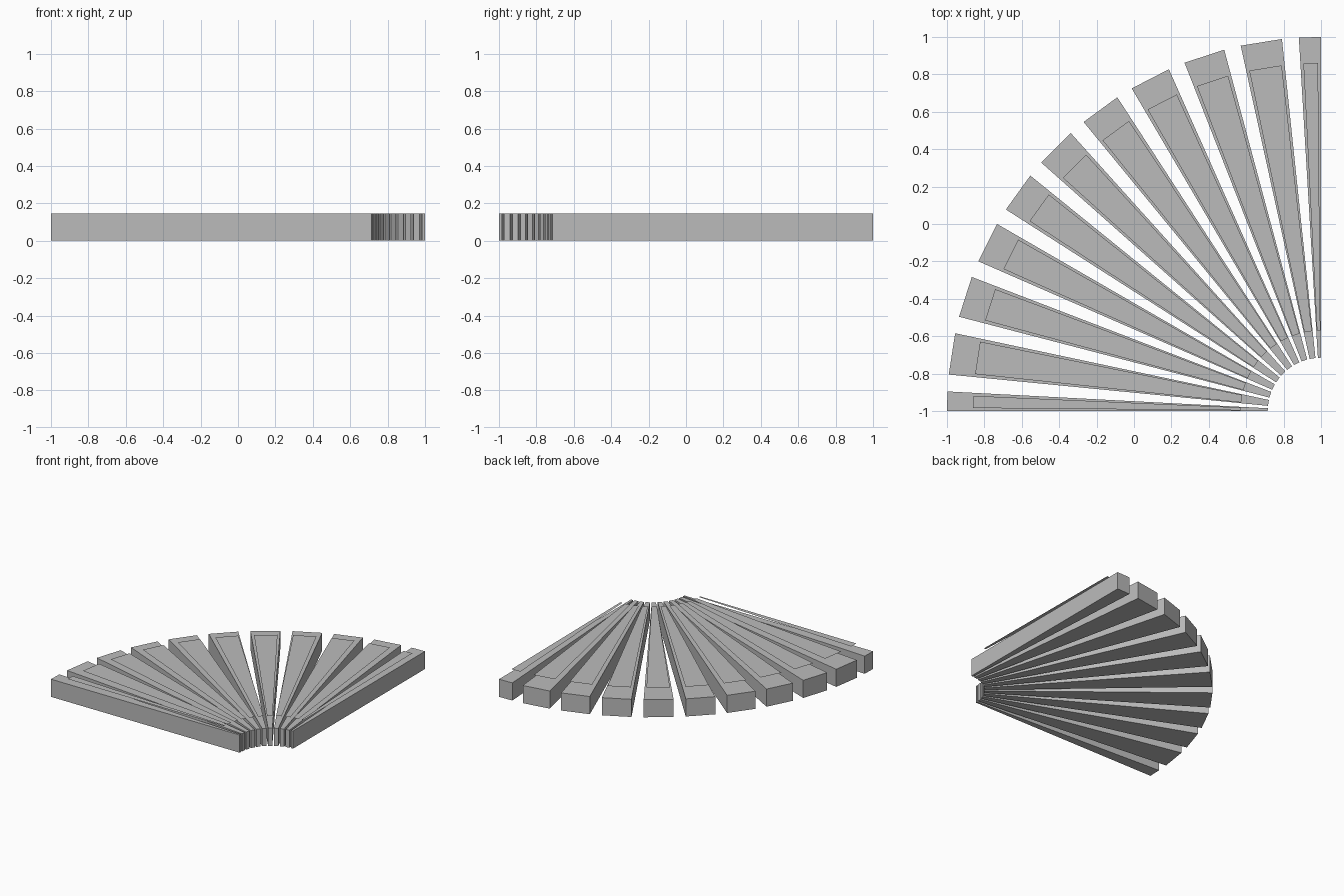
import bpy
import bmesh
from math import cos, sin, radians

cube = bpy.data.objects.get("Cube")
if cube:
    bpy.data.objects.remove(cube, do_unlink=True)

grey = bpy.data.materials.new("plain_grey")
grey.use_nodes = True
colour = (0.5, 0.5, 0.5, 1)
grey.diffuse_color = colour
grey.node_tree.nodes["Principled BSDF"].inputs["Base Color"].default_value = colour

HUB_X, HUB_Y = 1, -1      # centre of the fan
HEIGHT = 0.145            # slat thickness
PANEL_Z = 0.178           # level of the thin sheet over each slat


def wedge(name, start, end, inner, outer, z, height=0):
    """Straight-ended wedge around the hub; a flat sheet if height is zero."""
    bm = bmesh.new()
    corners = [(inner, start), (outer, start), (outer, end), (inner, end)]
    verts = [bm.verts.new((HUB_X - r * cos(radians(a)),
                           HUB_Y + r * sin(radians(a)), z)) for r, a in corners]
    face = bm.faces.new(verts)
    face.normal_update()
    if face.normal.z < 0:
        face.normal_flip()
    if height:
        ext = bmesh.ops.extrude_face_region(bm, geom=[face])
        top = [v for v in ext["geom"] if isinstance(v, bmesh.types.BMVert)]
        bmesh.ops.translate(bm, verts=top, vec=(0, 0, height))
        bmesh.ops.recalc_face_normals(bm, faces=bm.faces)
    mesh = bpy.data.meshes.new(name)
    bm.to_mesh(mesh)
    bm.free()
    mesh.materials.append(grey)
    obj = bpy.data.objects.new(name, mesh)
    bpy.context.collection.objects.link(obj)


# Quarter-circle fan of slats, cut in half at both ends, each with a thin sheet
for i in range(11):
    middle = 9 * i - 0.2
    start, end = max(0, middle - 3.2), min(90, middle + 3.2)
    wedge(f"slat_{i + 1}", start, end, 0.285, 2, 0, HEIGHT)
    wedge(f"top_panel_{i + 1}", start + 0.5, end - 0.5, 0.43, 1.86, PANEL_Z)
